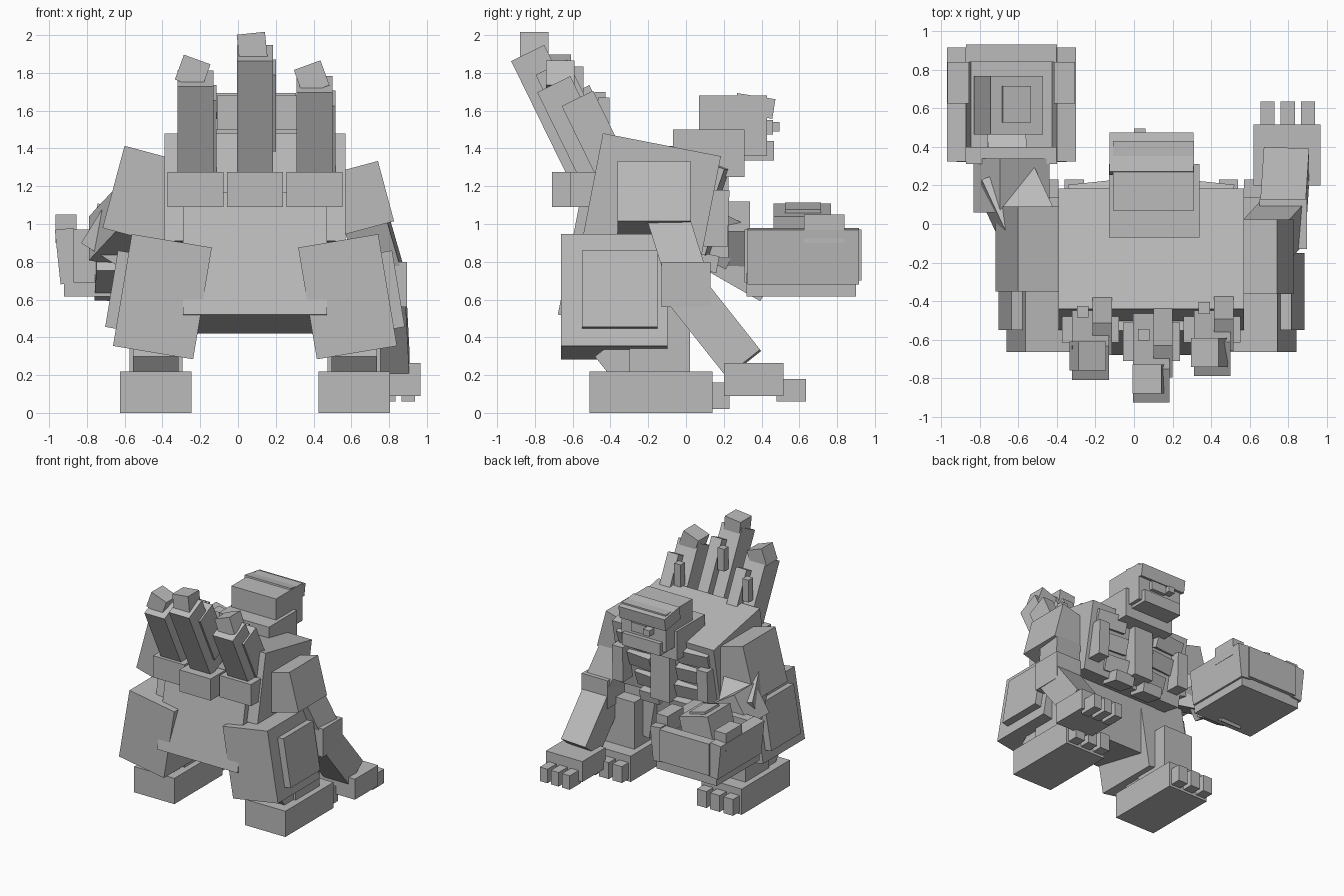
import bpy, bmesh
from math import radians
from mathutils import Vector, Matrix, Euler

if "Cube" in bpy.data.objects:
    bpy.data.objects.remove(bpy.data.objects["Cube"])

stone = bpy.data.materials.new("stone_grey")
stone.use_nodes = True
GREY = (0.5, 0.5, 0.5, 1)
stone.diffuse_color = GREY
stone.node_tree.nodes["Principled BSDF"].inputs["Base Color"].default_value = GREY


def block(name, center, size, rot=(0, 0, 0), frame=None):
    """Box with a centre, a size and a rotation in degrees."""
    mesh = bpy.data.meshes.new(name)
    bm = bmesh.new()
    bmesh.ops.create_cube(bm, size=1)
    turn = frame or Euler([radians(a) for a in rot]).to_matrix()
    matrix = Matrix.Translation(center) @ turn.to_4x4() @ Matrix.Diagonal((*size, 1))
    bmesh.ops.transform(bm, matrix=matrix, verts=bm.verts)
    bm.to_mesh(mesh)
    bm.free()
    mesh.materials.append(stone)
    obj = bpy.data.objects.new(name, mesh)
    bpy.context.collection.objects.link(obj)
    return obj


def span(name, low, high):
    """Upright box between two opposite corners."""
    a, b = Vector(low), Vector(high)
    return block(name, (a + b) / 2, b - a)


def limb(name, start, end, width, depth):
    """Box running from one point to another."""
    a, b = Vector(start), Vector(end)
    up = (b - a).normalized()
    side = (Vector((1, 0, 0)) - up * up.x).normalized()
    frame = Matrix((side, up.cross(side), up)).transposed()
    return block(name, (a + b) / 2, (width, depth, (b - a).length), frame=frame)


MID = 0.09   # centre line of the body
LEAN = -11   # forward lean of the torso

# Torso
block("lower_torso", (MID, -0.36, 0.795), (0.76, 0.52, 0.66), (LEAN, 0, 0))
block("upper_torso", (MID, -0.183, 1.135), (0.96, 0.636, 0.58), (LEAN, 0, 0))
span("chest_column", (MID - 0.09, 0, 0.82), (MID + 0.09, 0.225, 1.3))

# Chest and belly plates, in the leaning frame of the torso
lean = Euler((radians(LEAN), 0, 0)).to_matrix()
for sign, side in ((-1, "right"), (1, "left")):
    for row in range(3):
        local = Vector((sign * (0.29 - row * 0.05), 0.32, 0.17 - row * 0.17))
        center = Vector((MID, -0.183, 1.135)) + lean @ local
        block(f"{side}_chest_plate_{row}", center, (0.27 - row * 0.03, 0.07, 0.13),
              (LEAN - 8, 0, sign * -6))
    block(f"{side}_rib_block", (MID + sign * 0.4, 0.16, 1.03), (0.1, 0.13, 0.3), (LEAN + 9, 0, 0))
    block(f"{side}_belly_block", (MID + sign * 0.14, 0.09, 0.8), (0.18, 0.16, 0.09), (LEAN, 0, 0))

# Head
span("neck_and_jaw", (-0.13, -0.07, 1.25), (0.34, 0.31, 1.5))
span("skull", (-0.11, 0.07, 1.36), (0.31, 0.43, 1.68))
block("brow", (MID, 0.364, 1.625), (0.435, 0.205, 0.105), (-9, 0, 0))
span("chin", (-0.08, 0.25, 1.335), (0.28, 0.465, 1.44))
span("eye", (0.0, 0.4, 1.49), (0.06, 0.495, 1.54))
span("nose", (0.06, 0.4, 1.475), (0.2, 0.46, 1.55))

# Back plates with leaning spikes: name, x, height of tip edge, depth of tip edge, cap tilt
for name, x, tip_y, tip_z, base_y, tilt in (
        ("right", -0.225, -0.72, 1.77, -0.515, 20),
        ("middle", 0.09, -0.838, 1.905, -0.61, -6),
        ("left", 0.405, -0.70, 1.74, -0.515, -20)):
    plate_x = MID + (x - MID)
    span(f"{name}_back_plate", (plate_x - 0.148, base_y - 0.1, 1.09),
         (plate_x + 0.148, base_y + 0.1, 1.275))
    tip = Vector((x, tip_y, tip_z))
    axis = Vector((0, -0.44, 0.9))
    limb(f"{name}_spike", tip - axis * 0.68, tip, 0.19, 0.195)
    front = tip + Vector((0.06, 0.125, -0.075))
    limb(f"{name}_small_spike", front - axis * 0.45, front, 0.1, 0.185)
    block(f"{name}_spike_cap", tip + Vector((-0.015, 0.035, 0.035)), (0.15, 0.15, 0.14), (0, tilt, 0))
    knob = tip + Vector((-0.04, 0.265, -0.16))
    span(f"{name}_spike_knob", knob - Vector((0.03, 0.03, 0.1)), knob + Vector((0.03, 0.03, 0.09)))

# Legs
for sign, side, x in ((-1, "right", -0.4), (1, "left", 0.58)):
    tilt = -sign * 9.5
    block(f"{side}_thigh", (x, -0.38, 0.615), (0.43, 0.565, 0.6), (0, tilt, 0))
    block(f"{side}_thigh_plate", (x + sign * 0.225, -0.35, 0.65), (0.09, 0.4, 0.41), (0, tilt, 0))
    foot_x = x + sign * 0.035
    span(f"{side}_foot", (foot_x - 0.19, -0.51, 0), (foot_x + 0.19, 0.14, 0.22))
    span(f"{side}_shin", (foot_x - 0.14, -0.3, 0.2), (foot_x + 0.14, 0.02, 0.62))
    limb(f"{side}_calf", (foot_x, -0.42, 0.22), (foot_x, -0.17, 0.42), 0.24, 0.2)
    for toe in (-1, 0, 1):
        cx = foot_x + toe * 0.125
        span(f"{side}_toe_{toe + 2}", (cx - 0.045, 0.1, 0.02), (cx + 0.045, 0.23, 0.16))

# Left arm, resting on the ground
block("left_shoulder", (0.6, -0.17, 1.125), (0.38, 0.385, 0.33), (0, -15, 0))
limb("left_upper_arm", (0.66, -0.11, 1.08), (0.77, 0.01, 0.7), 0.23, 0.22)
span("left_elbow", (0.65, -0.13, 0.56), (0.895, 0.13, 0.8))
limb("left_forearm", (0.77, 0.0, 0.645), (0.79, 0.305, 0.26), 0.235, 0.23)
span("left_hand", (0.62, 0.2, 0.09), (0.965, 0.515, 0.265))
for i in range(3):
    x = 0.655 + i * 0.105
    span(f"left_finger_{i + 1}", (x, 0.48, 0.06), (x + 0.073, 0.635, 0.18))

# Right arm, reaching forward
block("right_shoulder", (-0.485, -0.13, 1.15), (0.36, 0.44, 0.45), (0, 15, 0))
limb("right_upper_arm", (-0.52, -0.08, 1.05), (-0.66, 0.22, 0.9), 0.28, 0.26)
block("right_elbow", (-0.635, 0.2, 0.93), (0.3, 0.28, 0.26), (0, 32, 0))
limb("right_forearm", (-0.65, 0.16, 0.84), (-0.66, 0.44, 0.68), 0.2, 0.2)

# Right hand, a cupped palm with curled fingers
span("right_palm", (-0.92, 0.32, 0.615), (-0.35, 0.9, 0.74))
for sign, side in ((-1, "outer"), (1, "inner")):
    x = -0.635 + sign * 0.27
    block(f"palm_{side}_wall", (x, 0.62, 0.83), (0.1, 0.59, 0.29), (0, sign * 6, 0))
    span(f"palm_{side}_fingertip", (x + sign * 0.005 - 0.055, 0.625, 0.9),
         (x + sign * 0.005 + 0.055, 0.84, 1.05))
span("palm_front_wall", (-0.87, 0.84, 0.7), (-0.4, 0.93, 0.97))
span("palm_back_wall", (-0.87, 0.31, 0.69), (-0.4, 0.4, 0.97))
block("curled_thumb", (-0.65, 0.615, 0.9), (0.28, 0.305, 0.36), (0, 14, 0))
block("thumb_cap", (-0.61, 0.62, 1.08), (0.15, 0.19, 0.03), (0, 14, 0))
